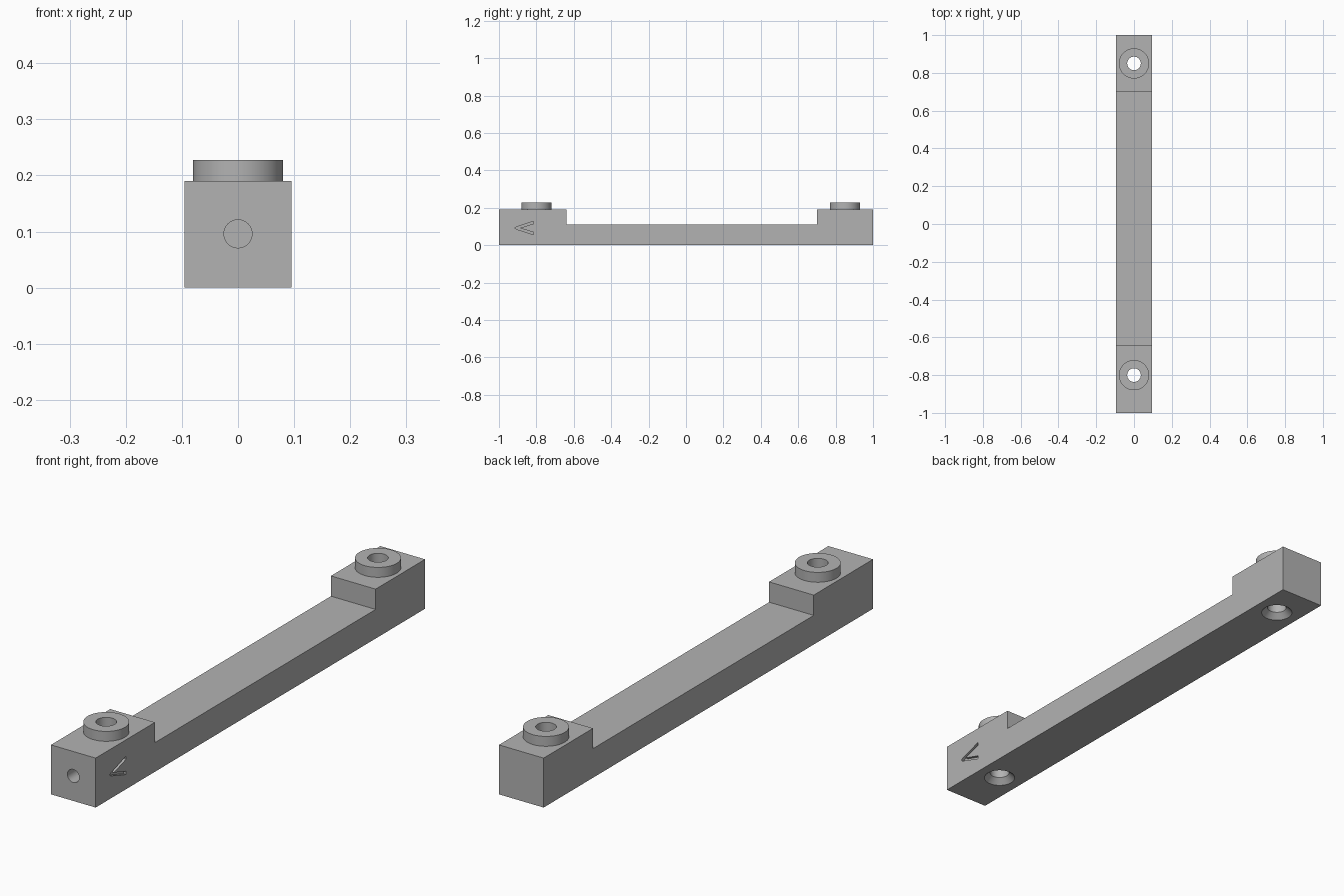
import bpy, bmesh, math
from mathutils import Matrix, Vector

if "Cube" in bpy.data.objects:
    bpy.data.objects.remove(bpy.data.objects["Cube"], do_unlink=True)

HALF_W, TOP, DECK, BOSS_TOP = 0.095, 0.19, 0.112, 0.228
BOSSES = {"front_boss": -0.80, "rear_boss": 0.85}
BORE_R, BOSS_R, SINK_R, SINK_DEPTH = 0.036, 0.08, 0.058, 0.022

grey = bpy.data.materials.new("plain grey")
grey.use_nodes = True
GREY = (0.45, 0.45, 0.45, 1)
grey.diffuse_color = GREY
grey.node_tree.nodes["Principled BSDF"].inputs["Base Color"].default_value = GREY


def finish(name, bm):
    bmesh.ops.recalc_face_normals(bm, faces=bm.faces)
    mesh = bpy.data.meshes.new(name)
    bm.to_mesh(mesh)
    bm.free()
    mesh.materials.append(grey)
    obj = bpy.data.objects.new(name, mesh)
    bpy.context.collection.objects.link(obj)
    return obj


def side_prism(name, outline, x0, x1):
    """Extrude a (y, z) outline from x0 to x1."""
    bm = bmesh.new()
    face = bm.faces.new([bm.verts.new((x0, y, z)) for y, z in outline])
    new = bmesh.ops.extrude_face_region(bm, geom=[face])["geom"]
    bmesh.ops.translate(bm, vec=(x1 - x0, 0, 0),
                        verts=[v for v in new if isinstance(v, bmesh.types.BMVert)])
    return finish(name, bm)


def turned(name, profile, y, steps=64):
    """Spin a closed (radius, z) profile around an upright axis at y."""
    bm = bmesh.new()
    verts = [bm.verts.new((r, 0, z)) for r, z in profile]
    edges = [bm.edges.new((verts[i - 1], verts[i])) for i in range(len(verts))]
    bmesh.ops.spin(bm, geom=verts + edges, axis=(0, 0, 1), cent=(0, 0, 0),
                   angle=math.tau, steps=steps)
    bmesh.ops.remove_doubles(bm, verts=bm.verts, dist=1e-5)
    # drop the zero-length strip left on the axis of solid profiles
    bmesh.ops.dissolve_degenerate(bm, edges=bm.edges, dist=1e-5)
    bmesh.ops.translate(bm, vec=(0, y, 0), verts=bm.verts)
    return finish(name, bm)


def cone(name, r_low, r_high, start, end):
    """Capped cone or cylinder between two points."""
    start, end = Vector(start), Vector(end)
    axis = end - start
    turn = axis.to_track_quat("Z", "Y").to_matrix().to_4x4()
    bm = bmesh.new()
    bmesh.ops.create_cone(bm, cap_ends=True, segments=64, radius1=r_low, radius2=r_high,
                          depth=axis.length,
                          matrix=Matrix.Translation((start + end) / 2) @ turn)
    return finish(name, bm)


def cut(target, cutter):
    mod = target.modifiers.new("cut", "BOOLEAN")
    mod.operation, mod.solver, mod.object = "DIFFERENCE", "EXACT", cutter
    cutter.hide_render = True
    bpy.context.view_layer.objects.active = target
    bpy.ops.object.modifier_apply(modifier=mod.name)
    bpy.data.objects.remove(cutter, do_unlink=True)


# Bar with a raised block at each end
bar = side_prism("bar", [(-1, 0), (1, 0), (1, TOP), (0.70, TOP), (0.70, DECK),
                         (-0.64, DECK), (-0.64, TOP), (-1, TOP)], -HALF_W, HALF_W)

# Ring bosses, with countersunk bores running down through the bar
objects = [bar]
for name, y in BOSSES.items():
    objects.append(turned(name, [(BORE_R, TOP), (BORE_R, BOSS_TOP),
                                 (BOSS_R, BOSS_TOP), (BOSS_R, TOP)], y))
    cut(bar, cone("bore_cutter", BORE_R, BORE_R, (0, y, -0.05), (0, y, 0.3)))
    slope = (SINK_R - BORE_R) / SINK_DEPTH
    cut(bar, cone("sink_cutter", SINK_R + 0.01 * slope, BORE_R,
                  (0, y, -0.01), (0, y, SINK_DEPTH)))

# Blind hole in the front end
cut(bar, cone("end_hole_cutter", 0.025, 0.025, (0, -1.05, 0.096), (0, -0.90, 0.096)))

# Engraved chevron groove on the left side
MID, TIP, TAIL, RISE, THICK = 0.092, -0.915, -0.815, 0.036, 0.013
upper = [(TIP, MID), (TIP + 0.008, MID + 0.006), (TAIL, MID + RISE), (TAIL, MID + RISE - THICK),
         (TIP + 0.026, MID)]
lower = [(y, 2 * MID - z) for y, z in upper[-2:0:-1]]
cut(bar, side_prism("chevron_cutter", upper + lower, HALF_W - 0.012, HALF_W + 0.02))

# Smooth the round walls and keep the edges crisp
bpy.ops.object.select_all(action="DESELECT")
for obj in objects:
    obj.select_set(True)
bpy.context.view_layer.objects.active = bar
bpy.ops.object.shade_smooth_by_angle(angle=math.radians(30))
